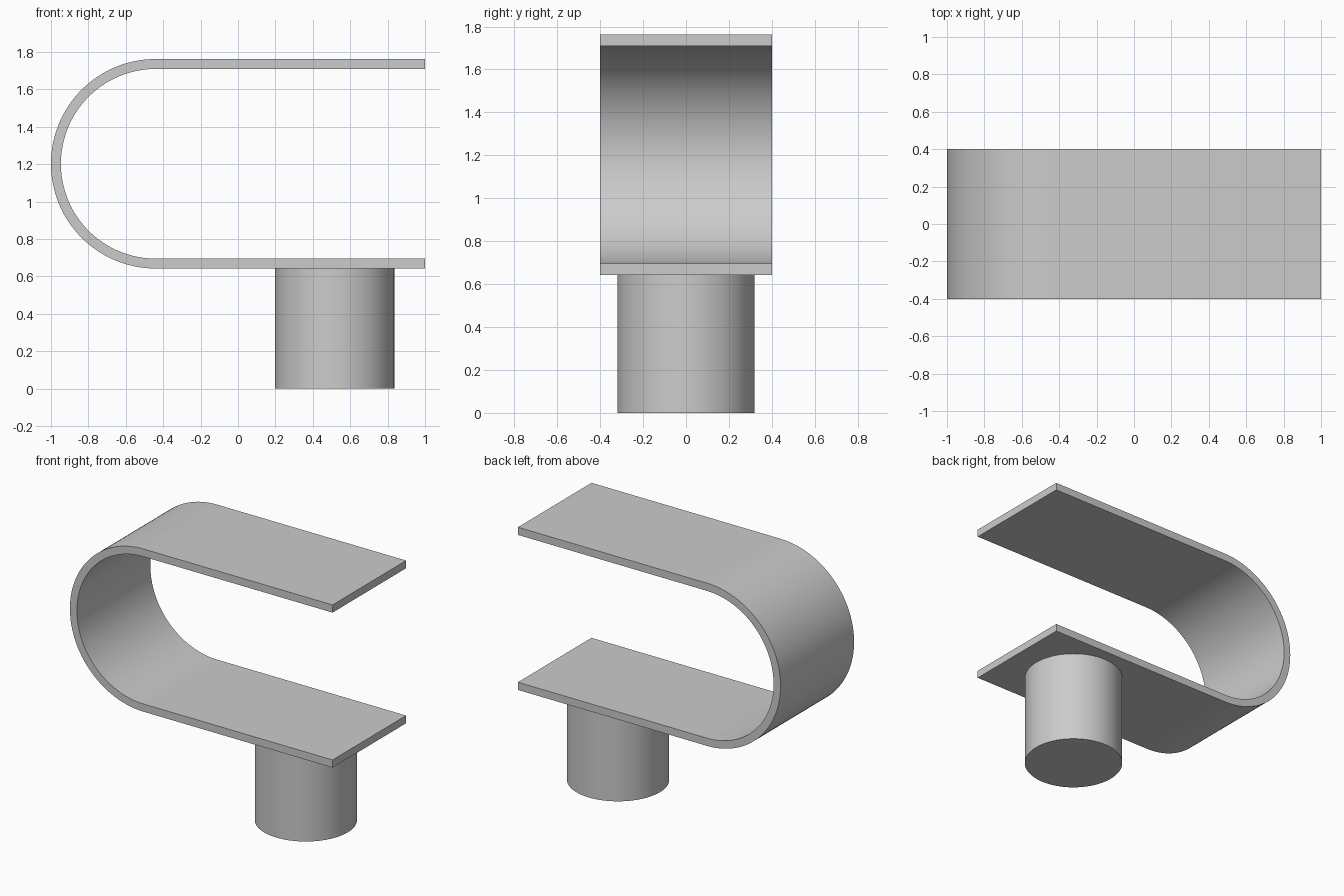
import bpy
import bmesh
from math import sin, cos, pi, radians

cube = bpy.data.objects.get("Cube")
if cube:
    bpy.data.objects.remove(cube, do_unlink=True)

# Single plain grey material
grey = bpy.data.materials.new("plain_grey")
grey.use_nodes = True
colour = (0.6, 0.6, 0.6, 1)
grey.diffuse_color = colour
grey.node_tree.nodes["Principled BSDF"].inputs["Base Color"].default_value = colour

OUTER, THICK = 0.56, 0.053         # bend radius and strip thickness
BEND_X, BEND_Z = -0.44, 1.202      # bend centre
HALF_WIDTH, END_X = 0.4, 1.0
STEPS = 64


def finish(obj):
    obj.data.materials.append(grey)
    bpy.ops.object.select_all(action="DESELECT")
    obj.select_set(True)
    bpy.context.view_layer.objects.active = obj
    bpy.ops.object.shade_smooth_by_angle(angle=radians(30))


def u_path(radius):
    """Upper arm end, round the bend, to the lower arm end."""
    arc = [pi / 2 + pi * i / STEPS for i in range(STEPS + 1)]
    points = [(BEND_X + radius * cos(a), BEND_Z + radius * sin(a)) for a in arc]
    return [(END_X, BEND_Z + radius)] + points + [(END_X, BEND_Z - radius)]


# Bent strip: closed U profile extruded across its width
bm = bmesh.new()
outline = u_path(OUTER) + u_path(OUTER - THICK)[::-1]
profile = bm.faces.new([bm.verts.new((x, -HALF_WIDTH, z)) for x, z in outline])
extruded = bmesh.ops.extrude_face_region(bm, geom=[profile], use_keep_orig=True)
moved = [v for v in extruded["geom"] if isinstance(v, bmesh.types.BMVert)]
bmesh.ops.translate(bm, verts=moved, vec=(0, 2 * HALF_WIDTH, 0))
bmesh.ops.recalc_face_normals(bm, faces=bm.faces)
mesh = bpy.data.meshes.new("bent_strip")
bm.to_mesh(mesh)
bm.free()
strip = bpy.data.objects.new("bent_strip", mesh)
bpy.context.collection.objects.link(strip)
finish(strip)

# Round post beneath the lower arm
post_height = BEND_Z - OUTER + 0.01
bpy.ops.mesh.primitive_cylinder_add(vertices=96, radius=0.319, depth=post_height,
                                    location=(0.517, 0, post_height / 2))
post = bpy.context.object
post.name = "round_post"
finish(post)
